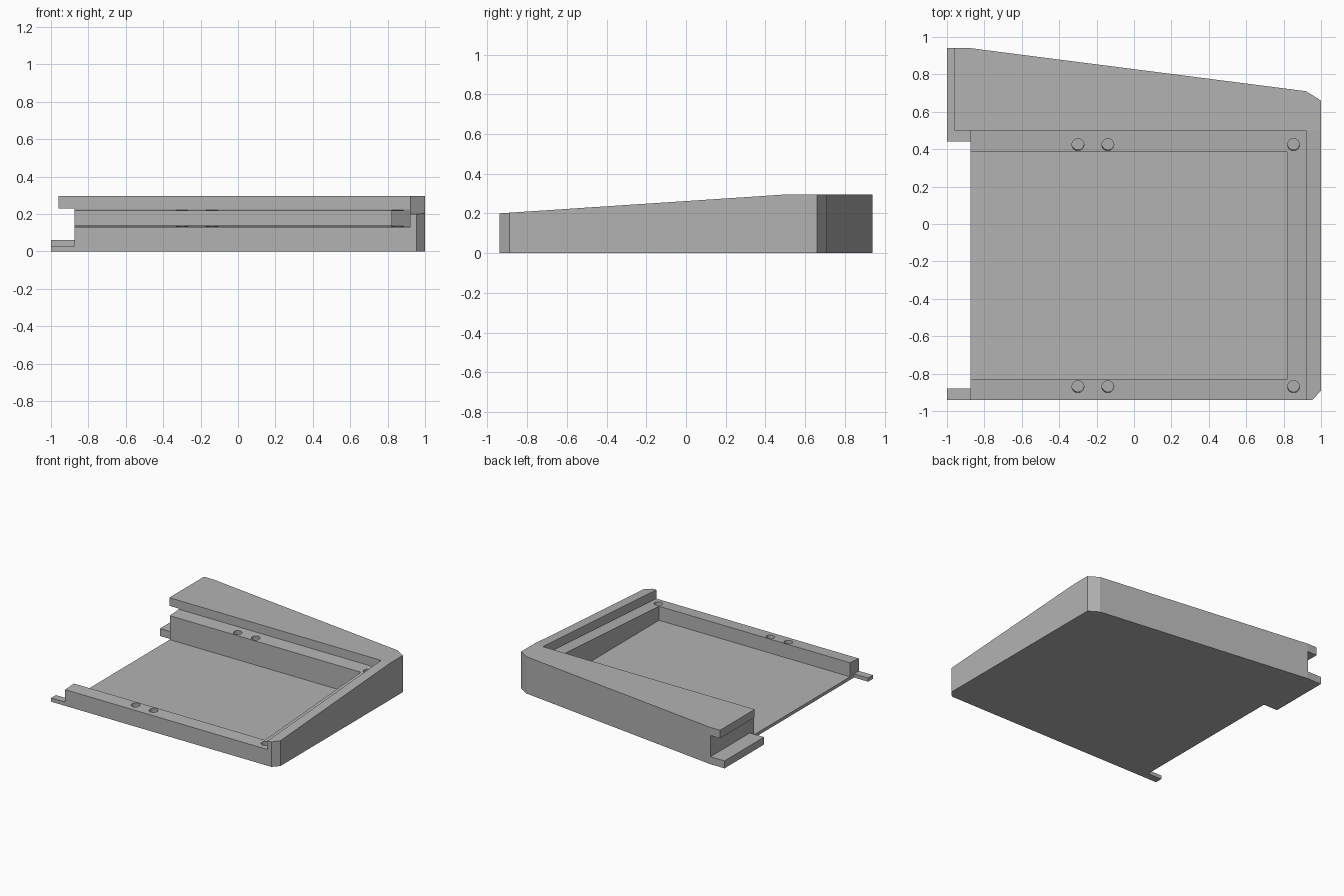
import bpy, bmesh, math
from mathutils import Vector, Matrix

if "Cube" in bpy.data.objects:
    bpy.data.objects.remove(bpy.data.objects["Cube"], do_unlink=True)

grey = bpy.data.materials.new("plain_grey")
grey.use_nodes = True
COLOUR = (0.45, 0.45, 0.45, 1)
grey.diffuse_color = COLOUR
grey.node_tree.nodes["Principled BSDF"].inputs["Base Color"].default_value = COLOUR

TOP, FRONT, BACK = 0.295, -0.94, 0.94   # overall height and depth
LEDGE_BACK, RISE = 0.5, 0.095           # end of the sloping part, and its rise
SLOPE = RISE / (LEDGE_BACK - FRONT)
INNER = -0.875                          # open edge of the tray
FAR = 1.2


def prism(name, points, extrude):
    """Extrude a flat polygon along a vector into a solid object."""
    bm = bmesh.new()
    face = bm.faces.new([bm.verts.new(p) for p in points])
    new = bmesh.ops.extrude_face_region(bm, geom=[face])["geom"]
    bmesh.ops.translate(bm, vec=Vector(extrude),
                        verts=[v for v in new if isinstance(v, bmesh.types.BMVert)])
    bmesh.ops.recalc_face_normals(bm, faces=bm.faces)
    mesh = bpy.data.meshes.new(name)
    bm.to_mesh(mesh)
    bm.free()
    mesh.materials.append(grey)
    obj = bpy.data.objects.new(name, mesh)
    bpy.context.collection.objects.link(obj)
    return obj


def box(name, x0, x1, y0, y1, z0, z1):
    return prism(name, [(x0, y0, z0), (x1, y0, z0), (x1, y1, z0), (x0, y1, z0)],
                 (0, 0, z1 - z0))


def slope_cutter(name, x0, x1, drop):
    """Everything above the slope, lowered by drop, in front of the back block."""
    low = TOP - drop - SLOPE * (LEDGE_BACK + FAR)
    return prism(name, [(x0, -FAR, low), (x0, LEDGE_BACK, TOP - drop),
                        (x0, LEDGE_BACK, 0.6), (x0, -FAR, 0.6)], (x1 - x0, 0, 0))


def screw_hole(x, y):
    """Blind hole square to the sloping ledge."""
    radius, depth, above = 0.032, 0.07, 0.03
    rim = Vector((x, y, TOP - 0.07 - SLOPE * (LEDGE_BACK - y)))
    axis = Vector((0, -SLOPE, 1)).normalized()
    turn = Matrix.Rotation(math.atan(SLOPE), 3, "X")
    ring = [rim - axis * depth + turn @ Vector((radius * math.cos(a), radius * math.sin(a), 0))
            for a in (math.tau * i / 32 for i in range(32))]
    return prism("screw_hole_cutter", ring, axis * (depth + above))


# Block with chamfered right corners and an angled back
outline = [(-1, FRONT), (0.955, FRONT), (1, -0.89), (1, 0.66), (0.92, 0.71),
           (-0.82, 0.933), (-0.87, BACK), (-1, BACK)]
body = prism("keyboard_tray_body", [(x, y, 0) for x, y in outline], (0, 0, TOP))

cutters = [
    slope_cutter("top_slope_cutter", -FAR, FAR, 0),
    slope_cutter("ledge_recess_cutter", -FAR, 0.92, 0.07),
    box("tray_pocket_cutter", -FAR, 0.82, -0.83, 0.385, 0.025, 0.6),
    box("side_slot_cutter", -FAR, INNER, -FAR, FAR, 0.06, 0.23),
    box("overhang_trim_cutter", -FAR, -0.96, -FAR, FAR, 0.2, 0.6),
    box("front_tab_cutter", -FAR, INNER, -FAR, 0.44, 0.03, 0.6),
    box("tab_gap_cutter", -FAR, INNER, -0.88, 0.44, -0.1, 0.6),
]
cutters += [screw_hole(x, y) for x in (-0.3, -0.14, 0.853) for y in (-0.87, 0.424)]

# Cut the recesses, tabs and holes
for cutter in cutters:
    mod = body.modifiers.new(cutter.name, "BOOLEAN")
    mod.operation, mod.solver, mod.object = "DIFFERENCE", "EXACT", cutter
    cutter.hide_render = True

bpy.context.view_layer.update()
graph = bpy.context.evaluated_depsgraph_get()
solid = bpy.data.meshes.new_from_object(body.evaluated_get(graph))
body.modifiers.clear()
body.data = solid
solid.materials.clear()
solid.materials.append(grey)
for face in solid.polygons:
    face.material_index = 0
for cutter in cutters:
    bpy.data.objects.remove(cutter, do_unlink=True)
body.name = "tray_body"
